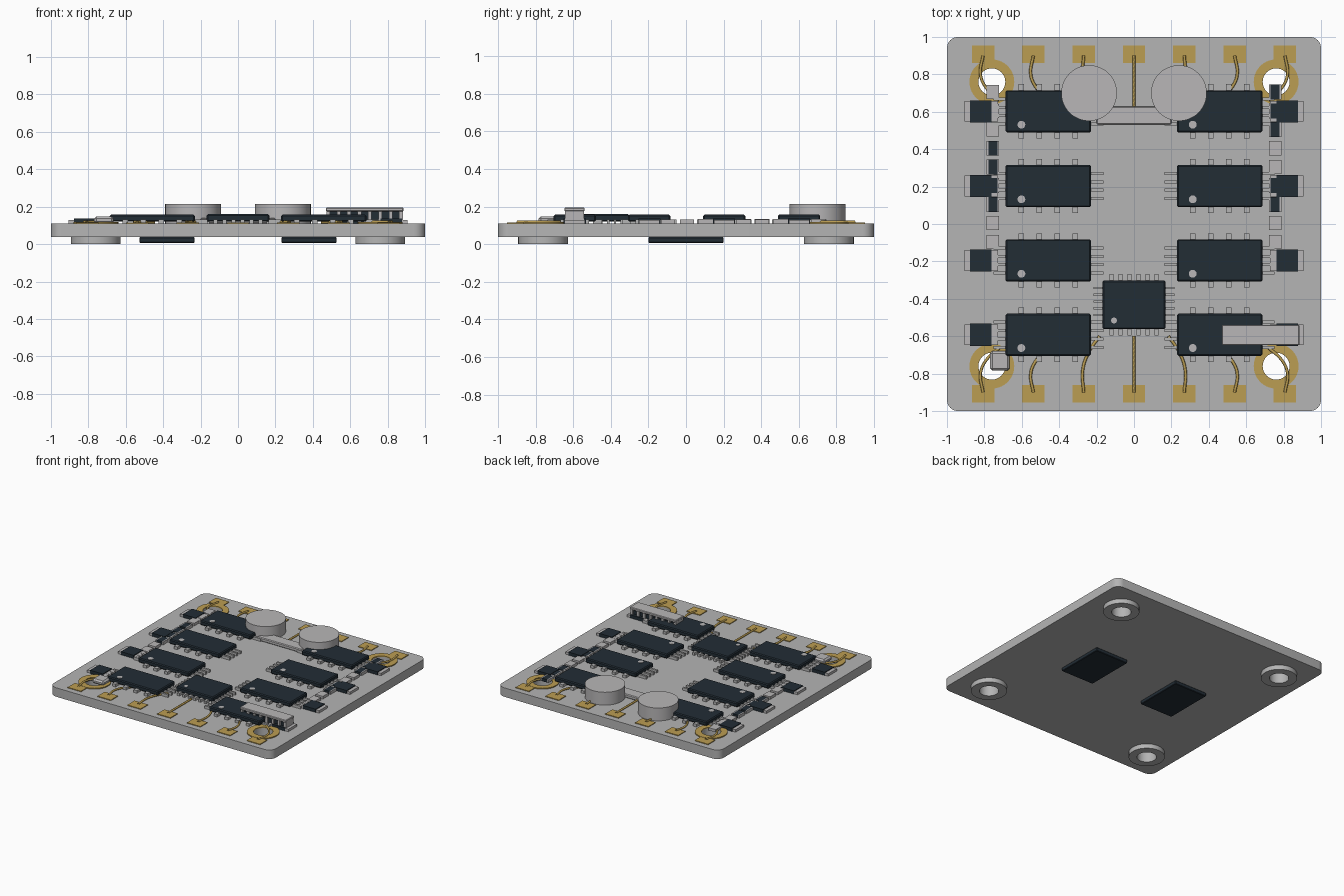
import bpy, bmesh, math
from mathutils import Matrix, Vector

cube = bpy.data.objects.get("Cube")
if cube:
    bpy.data.objects.remove(cube, do_unlink=True)


def material(name, rgb):
    m = bpy.data.materials.new(name)
    m.use_nodes = True
    m.diffuse_color = (*rgb, 1)
    m.node_tree.nodes["Principled BSDF"].inputs["Base Color"].default_value = (*rgb, 1)
    return m


GREY = material("board_grey", (0.46, 0.46, 0.46))
METAL = material("light_metal", (0.48, 0.47, 0.475))
DARK = material("dark_plastic", (0.016, 0.026, 0.036))
GOLD = material("gold", (0.5, 0.34, 0.085))
TOP = 0.11  # upper face of the board


def link(name, data, mat):
    ob = bpy.data.objects.new(name, data)
    data.materials.append(mat)
    bpy.context.collection.objects.link(ob)
    return ob


def boxes(name, items, mat, bevel=0):
    """One object made of boxes given as (x, y, z0, width, depth, height)."""
    bm = bmesh.new()
    for x, y, z, w, d, h in items:
        bmesh.ops.create_cube(bm, size=1, matrix=Matrix.Translation((x, y, z + h / 2))
                              @ Matrix.Diagonal((w, d, h, 1)))
    me = bpy.data.meshes.new(name)
    bm.to_mesh(me)
    bm.free()
    ob = link(name, me, mat)
    if bevel:
        mod = ob.modifiers.new("Bevel", "BEVEL")
        mod.width = bevel
        mod.segments = 1
    return ob


def circle(x, y, r, n=40):
    return [(x + r * math.cos(math.tau * i / n), y + r * math.sin(math.tau * i / n))
            for i in range(n)]


def plate(name, outlines, z0, z1, mat):
    """Extruded flat shape; inner outlines become holes."""
    cu = bpy.data.curves.new(name, "CURVE")
    cu.dimensions = "2D"
    cu.fill_mode = "BOTH"
    cu.extrude = (z1 - z0) / 2
    for pts in outlines:
        sp = cu.splines.new("POLY")
        sp.points.add(len(pts) - 1)
        for p, (x, y) in zip(sp.points, pts):
            p.co = (x, y, 0, 1)
        sp.use_cyclic_u = True
    ob = link(name, cu, mat)
    ob.location.z = (z0 + z1) / 2
    bpy.ops.object.select_all(action="DESELECT")
    ob.select_set(True)
    bpy.context.view_layer.objects.active = ob
    bpy.ops.object.convert(target="MESH")
    ob = bpy.context.view_layer.objects.active
    bpy.ops.object.shade_smooth_by_angle(angle=math.radians(30))
    return ob


def chip(name, x, y, w, d, top, xs, ys, pin, dot):
    """Package with a row of pins on each side and an orientation dot."""
    boxes(name + "_body", [(x, y, TOP + 0.01, w, d, top - TOP - 0.01)], DARK, 0.007)
    pins = []
    for s in (-1, 1):
        for px in xs:
            pins.append((x + px, y + s * (d / 2 + pin[1] / 2 - 0.008), TOP, pin[0], pin[1] + 0.016, 0.022))
        for py in ys:
            pins.append((x + s * (w / 2 + pin[3] / 2 - 0.008), y + py, TOP, pin[3] + 0.016, pin[2], 0.022))
    boxes(name + "_pins", pins, GREY)
    plate(name + "_dot", [circle(x + dot[0], y + dot[1], dot[2], 20)], top, top + 0.002, METAL)


# Board with rounded corners and four mounting holes
H = 0.76
holes = [(sx * H, sy * H) for sx in (-1, 1) for sy in (-1, 1)]
R = 0.06
outline = []
for i, (sx, sy) in enumerate(((1, 1), (-1, 1), (-1, -1), (1, -1))):
    for k in range(9):
        a = math.pi / 2 * (i + k / 8)
        outline.append((sx * (1 - R) + R * math.cos(a), sy * (1 - R) + R * math.sin(a)))
plate("board", [outline] + [circle(x, y, 0.072) for x, y in holes], 0.037, TOP, GREY)

# Gold rings above and standoffs below
for i, (x, y) in enumerate(holes):
    plate(f"hole_ring_{i}", [circle(x, y, 0.12), circle(x, y, 0.072)], TOP, TOP + 0.008, GOLD)
    plate(f"standoff_{i}", [circle(x, y, 0.133), circle(x, y, 0.072)], 0, 0.037, GREY)

# Edge pads
pad_x = [-0.807, -0.538, -0.269, 0, 0.269, 0.538, 0.807]
boxes("edge_pads", [(x, s * 0.908, TOP, 0.12, 0.092, 0.006)
                    for x in pad_x for s in (-1, 1)], GOLD)

# Curved wires running inward from the pads
cu = bpy.data.curves.new("pad_wires", "CURVE")
cu.dimensions = "3D"
cu.bevel_depth = 0.008
cu.bevel_resolution = 1
for s in (-1, 1):
    for x in pad_x:
        side = (x > 0) - (x < 0)
        if abs(x) < 0.1:
            path = [(0, 0.9), (0, 0.75), (0, 0.6)]
        elif abs(x) < 0.3:
            path = [(x, 0.9), (x + side * 0.005, 0.78), (x - side * 0.03, 0.68), (x - side * 0.085, 0.6)]
        else:
            path = [(x, 0.9), (x + side * 0.014, 0.8), (x - side * 0.015, 0.73), (x - side * 0.09, 0.66)]
        sp = cu.splines.new("BEZIER")
        sp.bezier_points.add(len(path) - 1)
        sp.resolution_u = 6
        for p, (px, py) in zip(sp.bezier_points, path):
            p.co = (px, s * py, TOP + 0.008)
            p.handle_left_type = p.handle_right_type = "AUTO"
link("pad_wires", cu, GOLD)

# Eight driver chips, each with a diode outboard
for r, y in enumerate((0.602, 0.203, -0.195, -0.592)):
    for side, label in ((-1, "right"), (1, "left")):
        chip(f"driver_chip_{label}_{r}", side * 0.458, y, 0.456, 0.225, 0.157,
             [-0.144, -0.048, 0.048, 0.144], [-0.067, -0.022, 0.022, 0.067],
             (0.03, 0.033, 0.016, 0.066), (-0.144, -0.071, 0.021))
        boxes(f"diode_{label}_{r}", [(side * 0.82, y, TOP, 0.115, 0.118, 0.026)], DARK)
        boxes(f"diode_ends_{label}_{r}",
              [(side * 0.89, y, TOP, 0.032, 0.11, 0.02), (side * 0.745, y, TOP, 0.035, 0.11, 0.02)], METAL)

# Controller chip
chip("controller_chip", 0, -0.432, 0.335, 0.26, 0.16,
     [-0.12 + 0.048 * i for i in range(6)], [-0.09 + 0.036 * i for i in range(6)],
     (0.02, 0.035, 0.012, 0.05), (-0.107, -0.084, 0.016))

# Columns of small resistors and capacitors
rows = [0.705 - 0.1 * i for i in range(9)]
kinds = {-1: "LLLDDDDLL", 1: "DDDLLDDLL"}
light, core = [], []
for side, kind in kinds.items():
    for y, k in zip(rows, kind):
        if k == "L":
            light.append((side * 0.755, y, TOP, 0.065, 0.075, 0.022))
        else:
            core.append((side * 0.755, y, TOP, 0.048, 0.08, 0.024))
            light += [(side * 0.755 + t * 0.029, y, TOP, 0.01, 0.08, 0.024) for t in (-1, 1)]
boxes("small_capacitors", light, METAL)
boxes("small_resistors", core, DARK)

# Two round can capacitors with a bar between them
for side, label in ((-1, "right"), (1, "left")):
    can = plate(f"can_capacitor_{label}", [circle(side * 0.24, 0.70, 0.149, 48)], TOP, 0.215, METAL)
    mod = can.modifiers.new("Bevel", "BEVEL")
    mod.width = 0.008
    mod.segments = 2
boxes("crystal_bar", [(0, 0.58, TOP, 0.4, 0.098, 0.03)], METAL, 0.006)

# Pin connector near the front left corner
boxes("connector_cap", [(0.677, -0.593, 0.175, 0.415, 0.108, 0.02)], METAL, 0.004)
boxes("connector_legs", [(0.4825 + 0.0556 * i, -0.593, TOP, 0.02, 0.1, 0.066) for i in range(8)], METAL)
boxes("connector_core", [(0.677, -0.593, TOP, 0.39, 0.07, 0.066)], DARK)

# Small block over the front right hole
boxes("corner_block", [(-0.717, -0.732, TOP, 0.105, 0.105, 0.038)], METAL, 0.012)

# Chips on the underside
for side, label in ((-1, "right"), (1, "left")):
    boxes(f"underside_chip_{label}", [(side * 0.38, 0, 0.007, 0.295, 0.4, 0.03)], DARK, 0.004)
